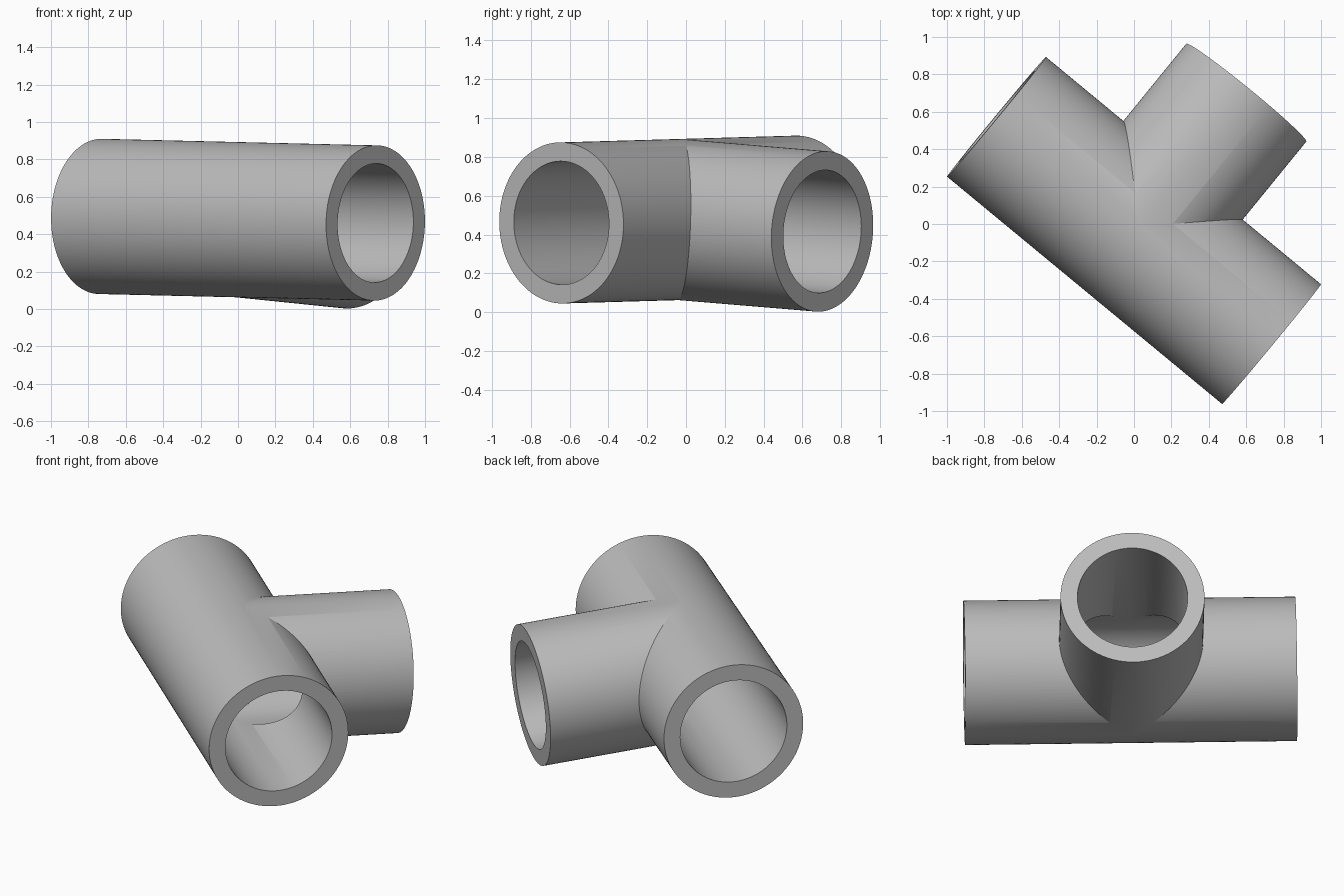
import bpy
import math
from mathutils import Vector

cube = bpy.data.objects.get("Cube")
if cube:
    bpy.data.objects.remove(cube, do_unlink=True)

SIDES = 128
OUTER, BORE = 0.415, 0.318
RUN_A = Vector((-0.735, 0.573, 0.495))
RUN_B = Vector((0.735, -0.642, 0.46))
CENTRE = (RUN_A + RUN_B) / 2
BRANCH_END = Vector((0.60, 0.702, 0.416))

grey = bpy.data.materials.new("pipe_grey")
grey.use_nodes = True
colour = (0.5, 0.5, 0.5, 1)
grey.diffuse_color = colour
grey.node_tree.nodes["Principled BSDF"].inputs["Base Color"].default_value = colour


def rod(name, start, end, radius, overshoot=0.0):
    """Solid cylinder from start to end, optionally running past the end."""
    axis = end - start
    end = end + axis.normalized() * overshoot
    bpy.ops.mesh.primitive_cylinder_add(
        vertices=SIDES, radius=radius, depth=(end - start).length,
        location=(start + end) / 2, rotation=axis.to_track_quat("Z", "Y").to_euler())
    obj = bpy.context.object
    obj.name = name
    obj.data.materials.append(grey)
    return obj


def combine(target, tool, operation):
    """Apply a boolean and discard the tool."""
    tool.hide_render = True
    mod = target.modifiers.new(operation, "BOOLEAN")
    mod.operation = operation
    mod.solver = "EXACT"
    mod.object = tool
    bpy.ops.object.select_all(action="DESELECT")
    bpy.context.view_layer.objects.active = target
    target.select_set(True)
    bpy.ops.object.modifier_apply(modifier=mod.name)
    bpy.data.objects.remove(tool, do_unlink=True)


# Straight run joined to the side branch
tee = rod("pipe_tee", RUN_A, RUN_B, OUTER)
combine(tee, rod("branch", CENTRE, BRANCH_END, OUTER - 0.001), "UNION")

# Bores through the run and the branch
past = RUN_A + (RUN_A - CENTRE) * 0.1
combine(tee, rod("run_bore", past, RUN_B, BORE, 0.1), "DIFFERENCE")
combine(tee, rod("branch_bore", CENTRE, BRANCH_END, BORE - 0.001, 0.1), "DIFFERENCE")

# Smooth walls with crisp rims and seams
tee.select_set(True)
bpy.context.view_layer.objects.active = tee
bpy.ops.object.shade_smooth_by_angle(angle=math.radians(25))
